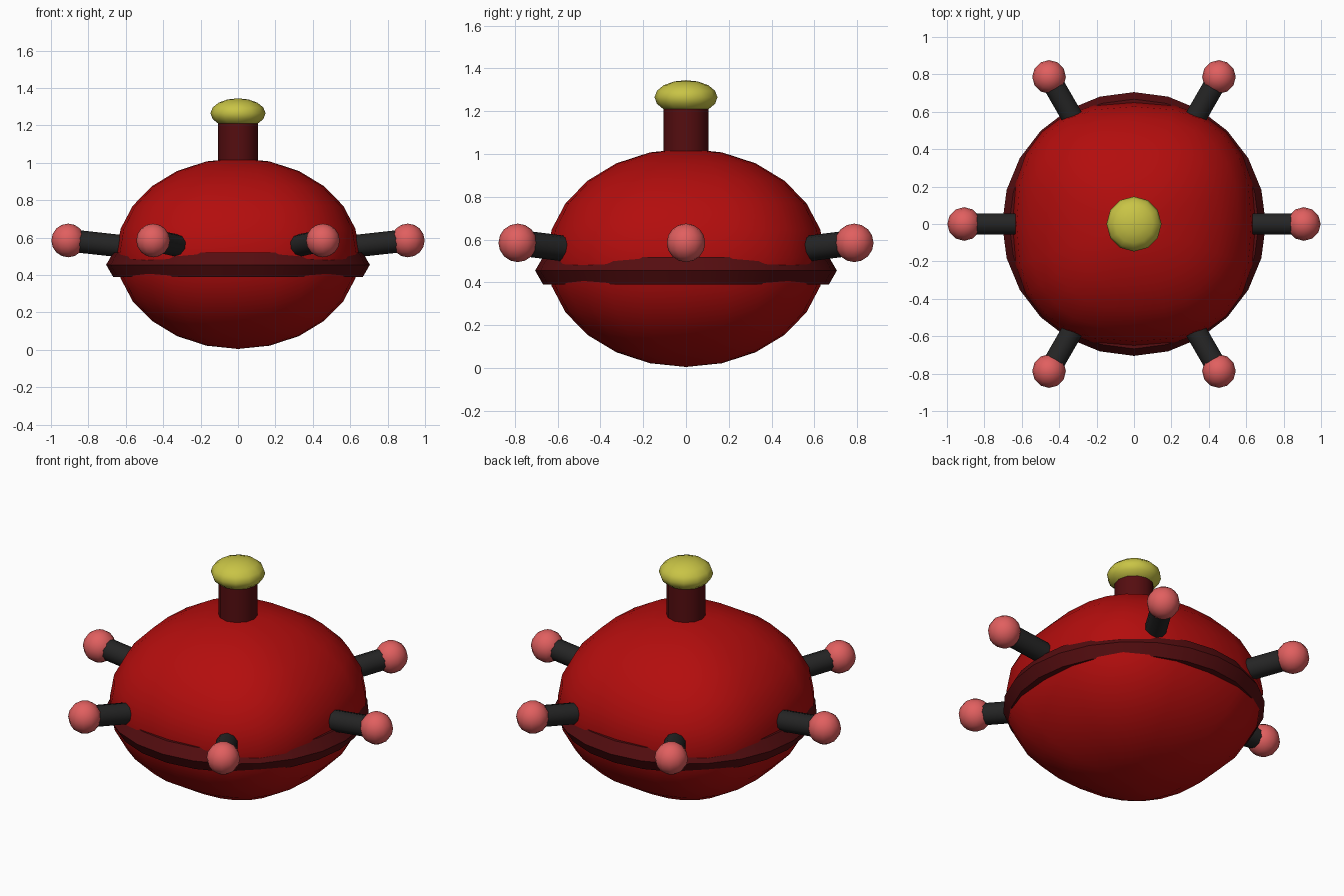
import bpy, bmesh, math
from mathutils import Vector, Matrix

if "Cube" in bpy.data.objects:
    bpy.data.objects.remove(bpy.data.objects["Cube"])


def material(name, rgb):
    m = bpy.data.materials.new(name)
    m.diffuse_color = (*rgb, 1)
    m.use_nodes = True
    m.node_tree.nodes["Principled BSDF"].inputs["Base Color"].default_value = m.diffuse_color
    return m


RED = material("red", (0.45, 0.004, 0.004))
DARK_RED = material("dark_red", (0.09, 0.004, 0.005))
BLACK = material("black", (0.018, 0.018, 0.018))
PINK = material("pink", (0.75, 0.115, 0.115))
YELLOW = material("yellow", (0.58, 0.55, 0.06))


def finish(name, mat, angle=None):
    ob = bpy.context.object
    ob.name = name
    ob.data.materials.append(mat)
    if angle:
        bpy.ops.object.shade_smooth_by_angle(angle=math.radians(angle))
    return ob


def ball(name, mat, loc, radii, segs, rings):
    bpy.ops.mesh.primitive_uv_sphere_add(segments=segs, ring_count=rings, location=loc)
    ob = finish(name, mat, 80)
    ob.data.transform(Matrix.Diagonal((*radii, 1)))
    return ob


def rod(name, mat, a, b, radius, sides):
    a, b = Vector(a), Vector(b)
    bpy.ops.mesh.primitive_cylinder_add(vertices=sides, radius=radius, depth=(b - a).length,
                                        location=(a + b) / 2)
    bpy.context.object.rotation_euler = (b - a).to_track_quat('Z', 'Y').to_euler()
    return finish(name, mat, 50)


# Body: ellipsoid whose plan is a rounded square
body = ball("body", RED, (0, 0, 0.515), (1, 1, 0.51), 24, 12)
for v in body.data.vertices:
    r = math.hypot(v.co.x, v.co.y)
    if r > 1e-5:
        c, s = v.co.x / r, v.co.y / r
        v.co.x = 0.65 * r * math.copysign(abs(c) ** 0.8, c) if abs(c) > 1e-4 else 0
        v.co.y = 0.65 * r * math.copysign(abs(s) ** 0.8, s) if abs(s) > 1e-4 else 0

# Belt: hexagonal-section ring
bpy.ops.mesh.primitive_torus_add(major_segments=24, minor_segments=6, major_radius=0.63,
                                 minor_radius=0.075, location=(0, 0, 0.455))
finish("belt_ring", DARK_RED, 40)

# Neck and cap
rod("neck", DARK_RED, (0, 0, 0.95), (0, 0, 1.24), 0.106, 12)
ball("cap", YELLOW, (0, 0, 1.265), (0.147, 0.147, 0.08), 12, 8)

# Six horns with ball tips
for i in range(6):
    a = math.radians(60 * i)
    d = Vector((math.cos(a), math.sin(a), 0))
    rod(f"horn_{i + 1}", BLACK, d * 0.52 + Vector((0, 0, 0.543)),
        d * 0.90 + Vector((0, 0, 0.585)), 0.06, 10)
    ball(f"horn_tip_{i + 1}", PINK, d * 0.908 + Vector((0, 0, 0.585)), (0.09,) * 3, 12, 8)
